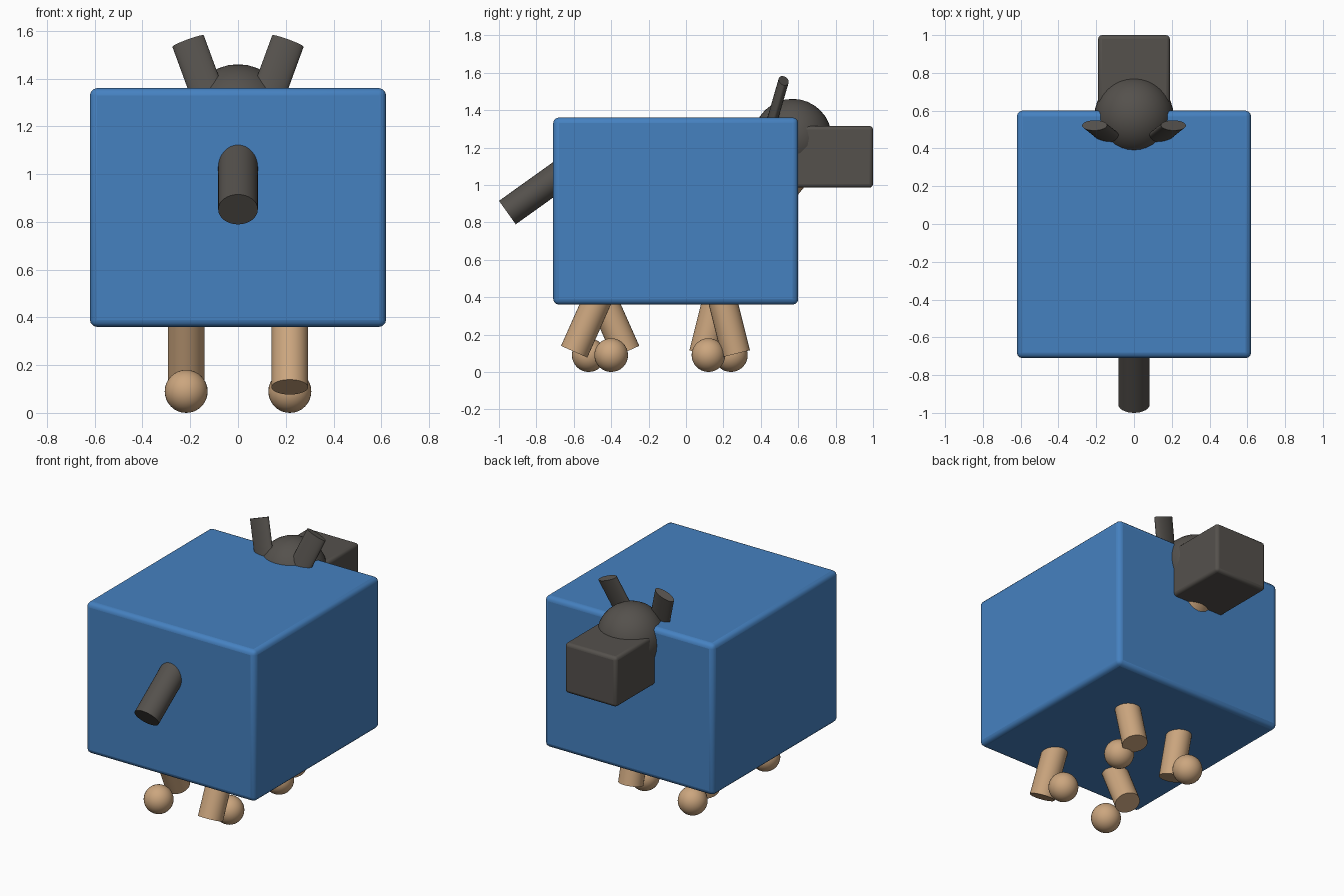
import bpy
import math
from mathutils import Vector

if "Cube" in bpy.data.objects:
    bpy.data.objects.remove(bpy.data.objects["Cube"])


def material(name, rgb):
    m = bpy.data.materials.new(name)
    m.diffuse_color = (*rgb, 1)
    m.use_nodes = True
    m.node_tree.nodes["Principled BSDF"].inputs["Base Color"].default_value = m.diffuse_color
    return m


BLUE = material("blue", (0.06, 0.22, 0.53))
DARK = material("dark_grey", (0.09, 0.082, 0.073))
TAN = material("tan", (0.60, 0.38, 0.21))


def finish(name, mat):
    ob = bpy.context.object
    ob.name = name
    ob.data.materials.append(mat)
    bpy.ops.object.shade_smooth_by_angle(angle=math.radians(40))
    return ob


def box(name, lo, hi, bevel, mat):
    lo, hi = Vector(lo), Vector(hi)
    bpy.ops.mesh.primitive_cube_add(size=1, location=(lo + hi) / 2)
    ob = bpy.context.object
    ob.scale = hi - lo
    bpy.ops.object.transform_apply(location=False, rotation=False, scale=True)
    mod = ob.modifiers.new("Bevel", 'BEVEL')
    mod.width, mod.segments = bevel, 3
    return finish(name, mat)


def ball(name, loc, r, mat):
    bpy.ops.mesh.primitive_uv_sphere_add(segments=32, ring_count=16, radius=r, location=loc)
    return finish(name, mat)


def tube(name, end, direction, length, rx, ry, mat):
    """Cylinder starting at its visible end; the local x axis stays sideways."""
    d = Vector(direction).normalized()
    bpy.ops.mesh.primitive_cylinder_add(vertices=32, radius=1, depth=length,
                                        location=Vector(end) + d * length / 2)
    ob = bpy.context.object
    ob.scale = (rx, ry, 1)
    # lean sideways about y after leaning forward about x
    ob.rotation_euler = (-math.asin(d.y), math.atan2(d.x, d.z), 0)
    return finish(name, mat)


# Body block
box("body", (-0.62, -0.71, 0.36), (0.62, 0.60, 1.36), 0.03, BLUE)

# Head, muzzle and neck
ball("head", (0, 0.57, 1.25), 0.21, DARK)
box("muzzle", (-0.19, 0.58, 0.985), (0.19, 1.0, 1.315), 0.02, DARK)
tube("neck", (0, 0.58, 1.16), (0, -0.64, -0.77), 0.4, 0.15, 0.15, TAN)

# Flattened ears
for s, side in ((1, "right"), (-1, "left")):
    tube("ear_" + side, (s * 0.209, 0.522, 1.557), (-s * 0.33, -0.26, -0.9), 0.30,
         0.07, 0.028, DARK)

# Tail
tube("tail", (0, -0.955, 0.852), (0, 0.81, 0.58), 0.45, 0.083, 0.077, DARK)

# Legs and feet: name, side, leg end y, leg end z, lean in degrees, foot y
for name, s, y, z, lean, foot_y in (
        ("back_right", 1, -0.598, 0.108, 24, -0.40),
        ("back_left", -1, -0.32, 0.108, -24, -0.52),
        ("front_right", 1, 0.267, 0.097, -14, 0.12),
        ("front_left", -1, 0.093, 0.097, 14, 0.24)):
    a = math.radians(lean)
    tube("leg_" + name, (s * 0.217, y, z), (0, math.sin(a), math.cos(a)), 0.42,
         0.077, 0.077, TAN)
    ball("foot_" + name, (s * 0.217, foot_y, 0.09), 0.09, TAN)
